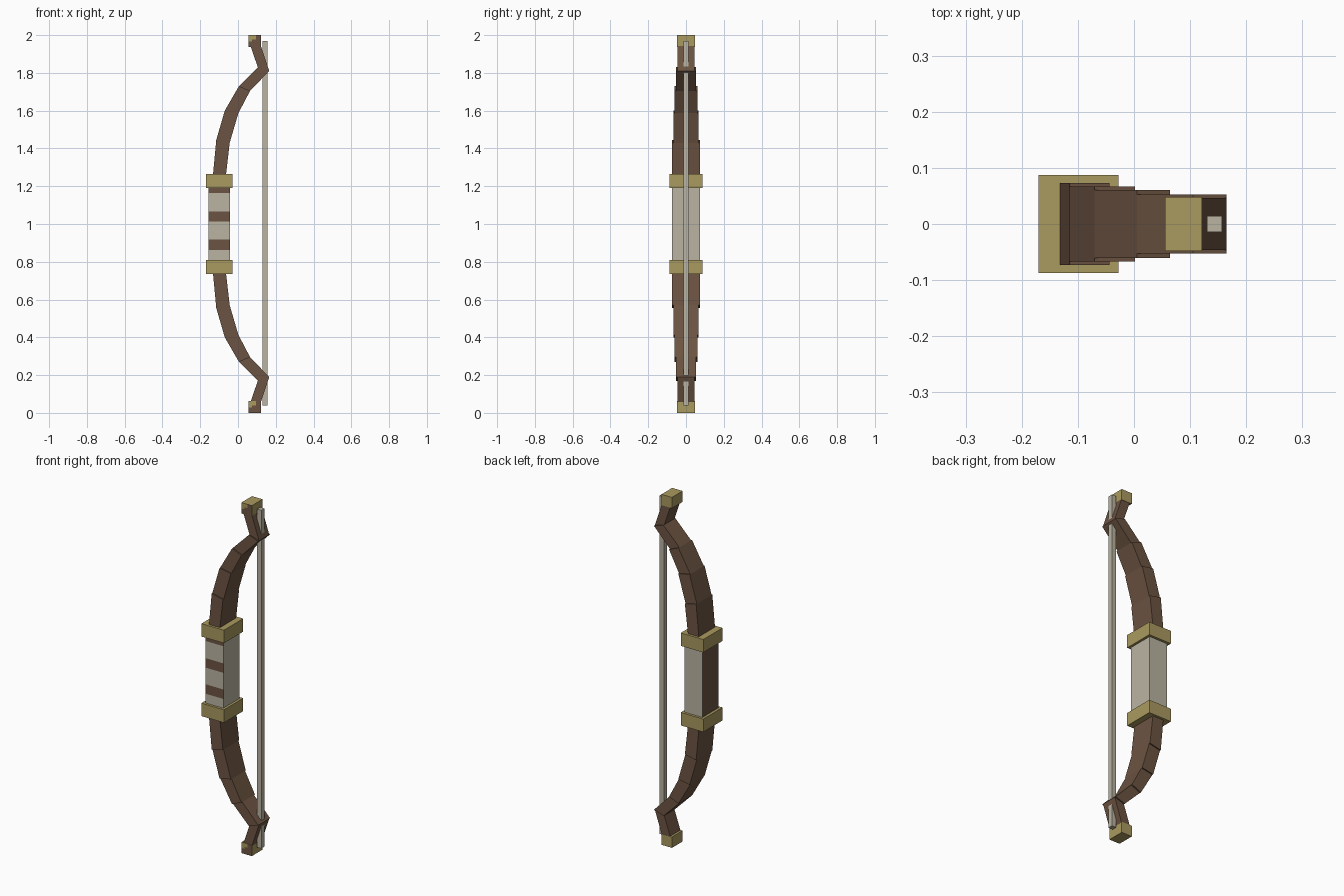
import bpy
import bmesh
from mathutils import Vector

if "Cube" in bpy.data.objects:
    bpy.data.objects.remove(bpy.data.objects["Cube"])


def material(name, rgb):
    m = bpy.data.materials.new(name)
    m.use_nodes = True
    m.diffuse_color = (*rgb, 1)
    m.node_tree.nodes["Principled BSDF"].inputs["Base Color"].default_value = (*rgb, 1)
    return m


wood = material("brown wood", (0.15, 0.088, 0.054))
brass = material("dull gold", (0.40, 0.32, 0.115))
cloth = material("pale cloth", (0.49, 0.455, 0.36))


def finish(name, bm, mats, rule=None):
    bmesh.ops.recalc_face_normals(bm, faces=bm.faces)
    bm.normal_update()
    if rule:
        for f in bm.faces:
            f.material_index = rule(f.normal, f.calc_center_median())
    mesh = bpy.data.meshes.new(name)
    bm.to_mesh(mesh)
    bm.free()
    for m in mats:
        mesh.materials.append(m)
    obj = bpy.data.objects.new(name, mesh)
    bpy.context.collection.objects.link(obj)
    return obj


def prism(name, outline, half_width, mats, cuts=(), rule=None):
    """Extrude an (x, z) outline across y, slice it, and colour its faces by a rule."""
    bm = bmesh.new()
    face = bm.faces.new([bm.verts.new((x, -half_width, z)) for x, z in outline])
    side = bmesh.ops.extrude_face_region(bm, geom=[face])["geom"]
    verts = [v for v in side if isinstance(v, bmesh.types.BMVert)]
    bmesh.ops.translate(bm, verts=verts, vec=(0, 2 * half_width, 0))
    for axis, pos in cuts:
        no = Vector((axis == "x", 0, axis == "z"))
        bmesh.ops.bisect_plane(bm, geom=bm.verts[:] + bm.edges[:] + bm.faces[:],
                               plane_co=no * pos, plane_no=no)
    return finish(name, bm, mats, rule)


def rect(x0, x1, z0, z1):
    return [(x0, z0), (x1, z0), (x1, z1), (x0, z1)]


# Wrapped grip: bare wood on the outer side, wood stripes on the front
stripes = [(0.863, 0.917), (1.012, 1.066), (1.164, 1.2)]


def grip_rule(n, c):
    if n.x < -0.5:
        return 1
    return int(n.y < -0.5 and any(a < c.z < b for a, b in stripes))


prism("grip", rect(-0.155, -0.042, 0.78, 1.22), 0.073, [cloth, wood],
      [("z", z) for pair in stripes for z in pair], grip_rule)

# Bow string
prism("string", rect(0.13, 0.157, 0.04, 1.97), 0.014, [cloth])

# Limb stations: (outer x, outer z, inner x, inner z), then half width of each segment
stations = [(-0.135, 1.2, -0.068, 1.2), (-0.132, 1.265, -0.063, 1.265),
            (-0.115, 1.445, -0.044, 1.43), (-0.07, 1.6, 0.002, 1.587),
            (0.005, 1.73, 0.064, 1.705), (0.105, 1.83, 0.165, 1.81),
            (0.06, 1.96, 0.115, 1.96)]
widths = [0.073, 0.073, 0.067, 0.061, 0.053, 0.046]

for label, flip in (("upper", False), ("lower", True)):
    def at(z):
        return 2 - z if flip else z

    # Stepped limb segments
    for i, w in enumerate(widths):
        a, b = stations[i], stations[i + 1]
        outline = [(a[0], at(a[1])), (a[2], at(a[3])), (b[2], at(b[3])), (b[0], at(b[1]))]
        prism(f"{label}_limb_{i + 1}", outline, w, [wood])

    # Collar beside the grip
    prism(f"{label}_collar", rect(-0.17, -0.028, at(1.19), at(1.264)), 0.087, [brass])

    # Tip cap: wood front with a small stepped corner of gold
    top = max(at(2), at(1.938))

    def tip_rule(n, c):
        gold = (c.x < 0.075 and c.z > top - 0.033) or (c.x < 0.095 and c.z > top - 0.022)
        return int(n.y < -0.5 and not gold)

    prism(f"{label}_tip", rect(0.055, 0.121, at(1.938), at(2)), 0.048, [brass, wood],
          [("x", 0.075), ("x", 0.095), ("z", top - 0.033), ("z", top - 0.022)], tip_rule)
